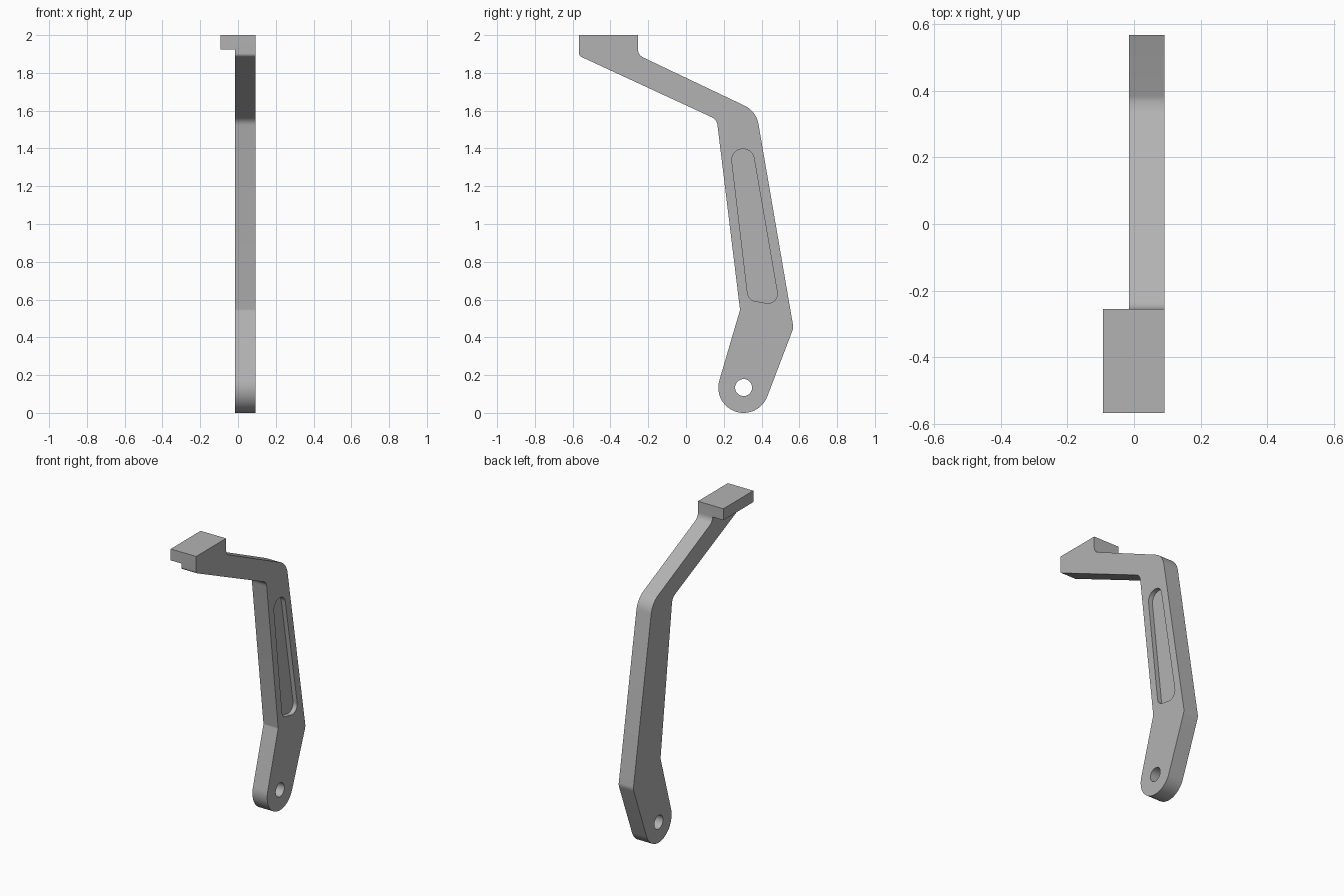
import bpy, bmesh, math
from mathutils import Vector

cube = bpy.data.objects.get("Cube")
if cube:
    bpy.data.objects.remove(cube, do_unlink=True)

grey = bpy.data.materials.new("plain grey")
grey.use_nodes = True
grey.diffuse_color = (0.45, 0.45, 0.45, 1)
grey.node_tree.nodes["Principled BSDF"].inputs["Base Color"].default_value = grey.diffuse_color

INNER, OUTER, EDGE = -0.015, 0.092, 0.566
PIVOT, BOSS_R = Vector((0.305, 0.134)), 0.134


def fillet(corners, steps=8):
    """Round each (y, z, radius) corner of a closed outline."""
    out = []
    for i, (y, z, r) in enumerate(corners):
        p = Vector((y, z))
        if r == 0:
            out.append(p)
            continue
        a = (Vector(corners[i - 1][:2]) - p).normalized()
        b = (Vector(corners[(i + 1) % len(corners)][:2]) - p).normalized()
        half = a.angle(b) / 2
        centre = p + (a + b).normalized() * (r / math.sin(half))
        start = p + a * (r / math.tan(half)) - centre
        end = p + b * (r / math.tan(half)) - centre
        sweep = start.angle_signed(end)
        t0 = math.atan2(start.y, start.x)
        for k in range(steps + 1):
            t = t0 - sweep * k / steps
            out.append(centre + r * Vector((math.cos(t), math.sin(t))))
    return out


def arc(centre, r, t0, t1, steps):
    return [centre + r * Vector((math.cos(t), math.sin(t)))
            for t in (t0 + (t1 - t0) * k / steps for k in range(steps + 1))]


def tangent_angle(point, side):
    """Angle on the boss where a line from the point touches it."""
    d = Vector(point) - PIVOT
    return math.atan2(d.y, d.x) + side * math.acos(BOSS_R / d.length)


def prism(name, outline, x0, x1):
    """Extrude a (y, z) outline along x."""
    bm = bmesh.new()
    face = bm.faces.new([bm.verts.new((x0, p[0], p[1])) for p in outline])
    side = bmesh.ops.extrude_face_region(bm, geom=[face])["geom"]
    bmesh.ops.translate(bm, vec=(x1 - x0, 0, 0),
                        verts=[v for v in side if isinstance(v, bmesh.types.BMVert)])
    bmesh.ops.recalc_face_normals(bm, faces=bm.faces)
    mesh = bpy.data.meshes.new(name)
    bm.to_mesh(mesh)
    bm.free()
    mesh.materials.append(grey)
    obj = bpy.data.objects.new(name, mesh)
    bpy.context.collection.objects.link(obj)
    return obj


def activate(obj):
    bpy.ops.object.select_all(action='DESELECT')
    obj.select_set(True)
    bpy.context.view_layer.objects.active = obj


def cut(obj, cutter):
    cutter.hide_render = True
    mod = obj.modifiers.new("cut", 'BOOLEAN')
    mod.operation, mod.solver, mod.object = 'DIFFERENCE', 'EXACT', cutter
    activate(obj)
    bpy.ops.object.modifier_apply(modifier=mod.name)
    bpy.data.objects.remove(cutter, do_unlink=True)


# Bent lever arm: filleted outline closed by the round pivot boss
heel, knee = (0.569, 0.45), (0.286, 0.545)
a0 = tangent_angle(heel, -1)
a1 = tangent_angle(knee, 1) - 2 * math.pi
boss = arc(PIVOT, BOSS_R, a0, a1, 28)
corners = [(-EDGE, 2, 0), (-0.255, 2, 0), (-0.255, 1.895, 0.05), (0.372, 1.597, 0.13),
           (*heel, 0.06)]
corners += [(p.x, p.y, 0) for p in boss]
corners += [(*knee, 0.02), (0.163, 1.553, 0.055), (-EDGE, 1.89, 0.02)]
arm = prism("lever_arm", fillet(corners), INNER, OUTER)

# Pivot hole through the boss
hole = arc(PIVOT, 0.045, 0, 2 * math.pi, 32)[:-1]
cut(arm, prism("hole_cutter", hole, INNER - 0.1, OUTER + 0.1))

# Shallow tapered pocket on the outer side
pocket = fillet([(0.234, 1.408, 0.058), (0.353, 1.39, 0.058),
                 (0.495, 0.568, 0.05), (0.33, 0.598, 0.05)])
cut(arm, prism("pocket_cutter", pocket, OUTER - 0.03, OUTER + 0.1))

# Side tab widening the top pad
tab = [(-EDGE, 2), (-0.255, 2), (-0.255, 1.925), (-EDGE, 1.925)]
pad = prism("pad_tab", tab, -0.093, INNER)

for obj in (arm, pad):
    activate(obj)
    bpy.ops.object.shade_smooth_by_angle(angle=math.radians(30))
